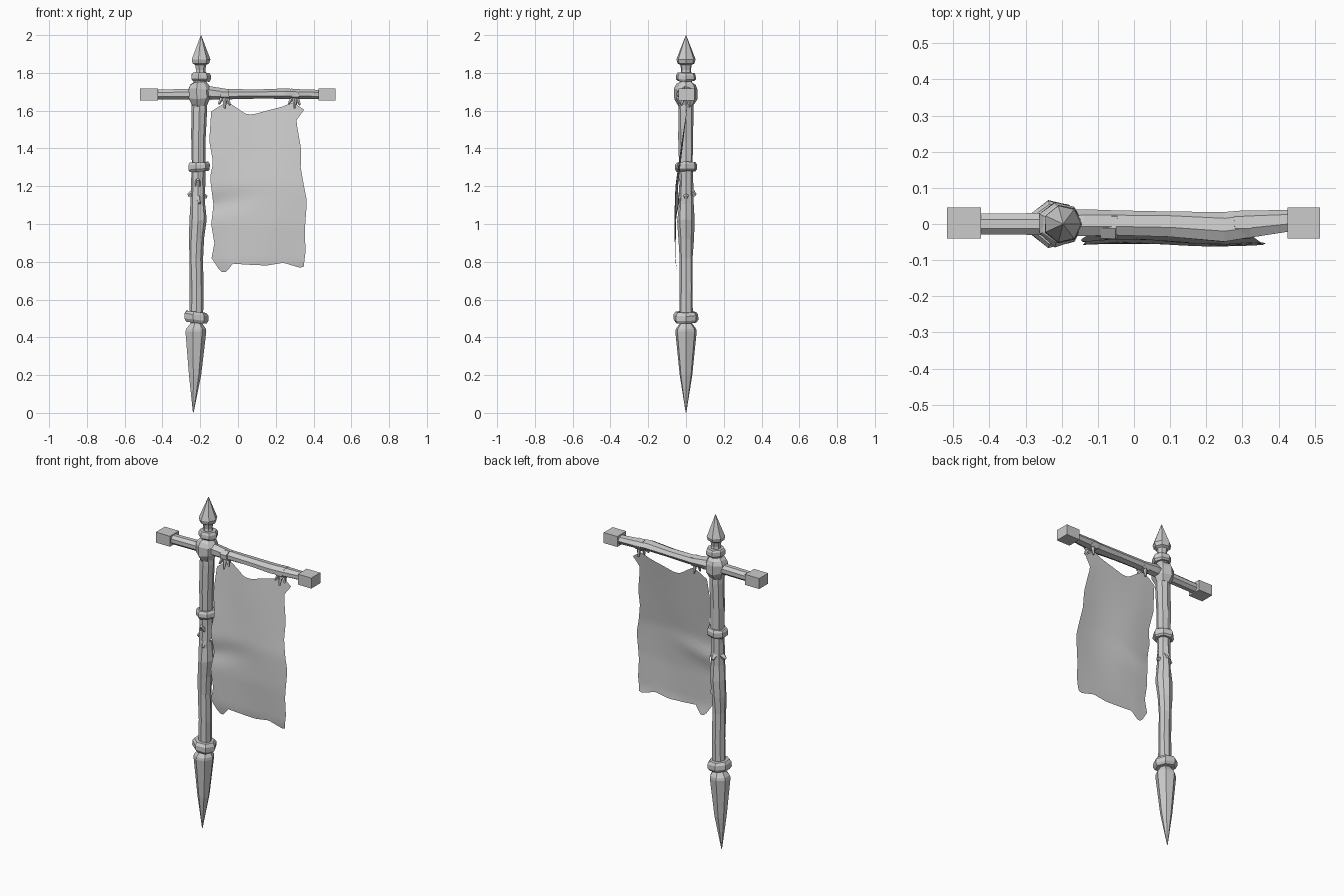
import bpy, bmesh, math, random
from mathutils import Vector
random.seed(4)


def make(name, bm, smooth=False):
    me = bpy.data.meshes.new(name)
    bm.to_mesh(me)
    bm.free()
    for p in me.polygons:
        p.use_smooth = smooth
    ob = bpy.data.objects.new(name, me)
    bpy.context.collection.objects.link(ob)
    return ob


def loft(name, rings, sides=7, axis='Z', jitter=0.0, tilt=0.0, phase=0.0):
    """Ring = (position, centre a, centre b, radius a, radius b) along Z (a=x, b=y) or X (a=y, b=z)."""
    bm = bmesh.new()
    loops = []
    for pos, ca, cb, ra, rb in rings:
        loop = []
        for i in range(sides):
            t = 2 * math.pi * (i + phase) / sides
            k = 1 + random.uniform(-jitter, jitter)
            a, b = ca + ra * k * math.cos(t), cb + rb * k * math.sin(t)
            p = pos + tilt * math.cos(t) * ra + random.uniform(-jitter, jitter) * 0.08
            loop.append(bm.verts.new((a, b, p) if axis == 'Z' else (p, a, b)))
        loops.append(loop)
    for lo, hi in zip(loops, loops[1:]):
        for i in range(sides):
            j = (i + 1) % sides
            bm.faces.new((lo[i], lo[j], hi[j], hi[i]))
    bm.faces.new(loops[0][::-1])
    bm.faces.new(loops[-1])
    bmesh.ops.recalc_face_normals(bm, faces=bm.faces)
    return make(name, bm)


def round_rings(data):
    return [(z, x, 0, r, r) for z, x, r in data]


def box(name, lo, hi):
    bm = bmesh.new()
    bmesh.ops.create_cube(bm, size=1)
    for v in bm.verts:
        v.co = Vector([(l + h) / 2 + c * (h - l) for l, h, c in zip(lo, hi, v.co)])
    return make(name, bm)


def thorn(name, base, tip, r):
    """Small tapered chip from base to tip."""
    base, tip = Vector(base), Vector(tip)
    d = tip - base
    bm = bmesh.new()
    bmesh.ops.create_cone(bm, cap_ends=True, segments=5, radius1=r, radius2=r * 0.4, depth=d.length)
    q = d.to_track_quat('Z', 'Y')
    for v in bm.verts:
        v.co = q @ v.co + (base + tip) / 2
    return make(name, bm)


# Pole: ground spike, hand-hewn shaft and pointed finial
loft("ground_spike", round_rings([(0.002, -0.237, 0.002), (0.20, -0.229, 0.034),
     (0.43, -0.226, 0.058), (0.445, -0.225, 0.055), (0.475, -0.222, 0.032), (0.50, -0.222, 0.035)]), 7)
loft("pole_shaft", round_rings([(0.48, -0.221, 0.037), (0.66, -0.219, 0.037), (0.82, -0.222, 0.036),
     (0.92, -0.218, 0.040), (1.02, -0.212, 0.044), (1.11, -0.213, 0.038), (1.24, -0.211, 0.036),
     (1.32, -0.210, 0.037), (1.45, -0.209, 0.039), (1.60, -0.205, 0.042), (1.78, -0.200, 0.032)]),
     8, jitter=0.07)
loft("finial", round_rings([(1.78, -0.198, 0.032), (1.815, -0.199, 0.026), (1.842, -0.199, 0.031),
     (1.850, -0.199, 0.046), (1.872, -0.198, 0.052), (2.0, -0.196, 0.001)]), 7)

# Collars around the pole
for name, x, z, r, h, tilt in (("lower_collar", -0.222, 0.506, 0.067, 0.056, -0.12),
                               ("middle_collar", -0.209, 1.302, 0.059, 0.050, 0.05),
                               ("upper_collar", -0.197, 1.778, 0.054, 0.044, -0.05)):
    loft(name, round_rings([(z - h / 2, x, r * 0.85), (z - h / 4, x, r),
         (z + h / 4, x, r), (z + h / 2, x, r * 0.85)]), 7, tilt=tilt, jitter=0.03)

# Lashed hub where the crossbar meets the pole
loft("crossbar_hub", round_rings([(1.625, -0.206, 0.042), (1.665, -0.204, 0.060),
     (1.715, -0.204, 0.064), (1.738, -0.204, 0.052), (1.755, -0.20, 0.030)]), 7, jitter=0.06)

# Crossbar: straight stub on the left, carved arm on the right, square end caps
loft("crossbar_left", [(-0.44, 0, 1.685, 0.031, 0.029), (-0.20, 0, 1.688, 0.033, 0.030)], 8, 'X', phase=0.5)
loft("crossbar_right", [(-0.22, 0, 1.695, 0.035, 0.035), (-0.14, 0.002, 1.692, 0.038, 0.036),
     (-0.06, 0.002, 1.687, 0.037, 0.027), (0.10, -0.001, 1.688, 0.037, 0.024),
     (0.25, -0.010, 1.690, 0.043, 0.028), (0.30, -0.004, 1.689, 0.042, 0.027),
     (0.44, 0.008, 1.686, 0.030, 0.024)], 7, 'X', jitter=0.05)
box("left_end_cap", (-0.518, -0.040, 1.654), (-0.424, 0.045, 1.717))
box("right_end_cap", (0.425, -0.040, 1.654), (0.515, 0.045, 1.717))

# Knotted ties that hold the cloth
for n, x in (("left", -0.07), ("right", 0.30)):
    loft(n + "_tie_band", [(x - 0.022, -0.004, 1.686, 0.040, 0.031),
         (x + 0.022, -0.004, 1.686, 0.040, 0.031)], 7, 'X', jitter=0.04)
    for i, (dx, y, z) in enumerate(((-0.032, -0.03, 1.635), (0.0, -0.035, 1.612),
                                    (0.028, -0.025, 1.63), (0.004, 0.02, 1.618))):
        thorn(f"{n}_tie_end_{i}", (x + dx * 0.4, y * 0.6, 1.67), (x + dx, y, z), 0.014)

# Knots and chips on the shaft
for i, (b, t, r) in enumerate((
        ((-0.213, -0.020, 1.21), (-0.213, -0.046, 1.235), 0.022),
        ((-0.235, 0.0, 1.165), (-0.264, 0.0, 1.150), 0.022),
        ((-0.190, 0.0, 1.150), (-0.164, 0.0, 1.142), 0.020),
        ((-0.210, 0.020, 1.175), (-0.210, 0.050, 1.150), 0.024),
        ((-0.207, -0.025, 1.14), (-0.203, -0.046, 1.11), 0.018))):
    thorn(f"shaft_knot_{i}", b, t, r)


# Ragged cloth: a grid stretched between four edge profiles
def lerp_profile(pts, t):
    for (a, va), (b, vb) in zip(pts, pts[1:]):
        if t <= b:
            return va + (vb - va) * (t - a) / (b - a)
    return pts[-1][1]


left = [(0, -.140), (.10, -.125), (.23, -.142), (.36, -.130), (.55, -.148), (.65, -.132), (.80, -.152), (1, -.142)]
right = [(0, .348), (.10, .358), (.22, .353), (.42, .365), (.52, .348), (.63, .332), (.75, .334),
         (.93, .308), (1, .350)]
top = [(0, 1.595), (.09, 1.625), (.18, 1.645), (.26, 1.62), (.37, 1.582), (.45, 1.58), (.60, 1.60),
       (.76, 1.62), (.88, 1.645), (1, 1.605)]
bottom = [(0, .82), (.10, .745), (.16, .745), (.23, .79), (.38, .785), (.60, .78), (.78, .795), (.96, .768), (1, .775)]
sag = [(.74, -.045), (.80, -.056), (1.0, -.058), (1.2, -.050), (1.35, -.030), (1.5, -.010), (1.66, .012)]
NU, NV = 26, 30
bm = bmesh.new()
grid = []
for j in range(NV + 1):
    v = j / NV
    row = []
    for i in range(NU + 1):
        u = i / NU
        x = lerp_profile(left, v) * (1 - u) + lerp_profile(right, v) * u
        z = lerp_profile(bottom, u) * (1 - v) + lerp_profile(top, u) * v
        y = lerp_profile(sag, z) + 0.006 * math.sin(u * math.pi * 2) * math.sin(v * math.pi)
        y += 0.014 * math.exp(-((z - 1.1 - u * 0.1) / 0.05) ** 2 - (u / 0.35) ** 2)
        row.append(bm.verts.new((x, y, z)))
    grid.append(row)
for j in range(NV):
    for i in range(NU):
        bm.faces.new((grid[j][i], grid[j][i + 1], grid[j + 1][i + 1], grid[j + 1][i]))
make("banner_cloth", bm, smooth=True)
